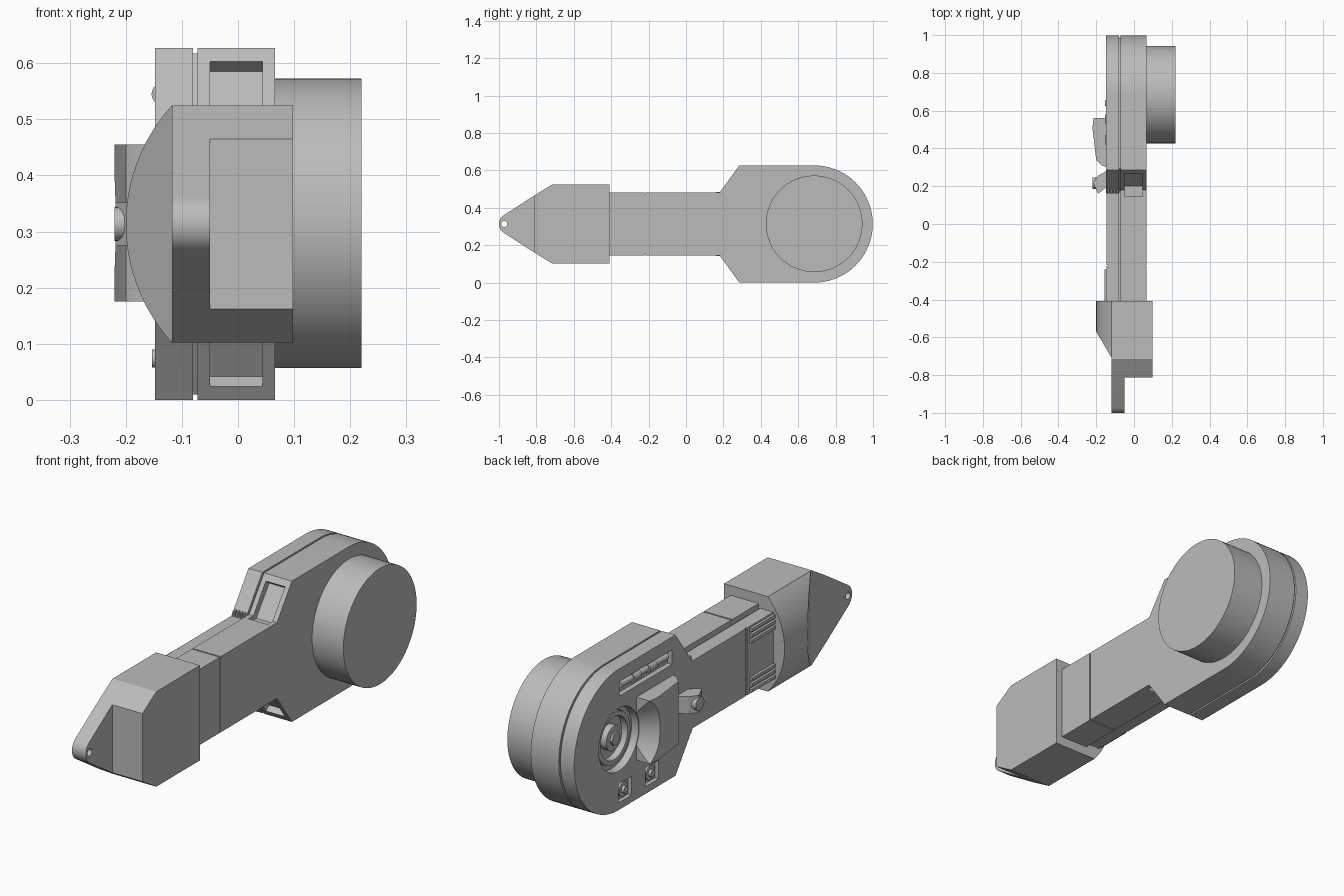
import bpy, bmesh
from math import cos, sin, radians, sqrt

if "Cube" in bpy.data.objects:
    bpy.data.objects.remove(bpy.data.objects["Cube"], do_unlink=True)

grey = bpy.data.materials.new("light_grey")
grey.use_nodes = True
COLOUR = (0.5, 0.5, 0.5, 1)
grey.diffuse_color = COLOUR
grey.node_tree.nodes["Principled BSDF"].inputs["Base Color"].default_value = COLOUR

MID = 0.3135      # centre height
HUB = 0.685       # centre of the round head along y


def loft(name, ring_a, ring_b, smooth=False):
    """Closed solid between two rings of equal length."""
    bm = bmesh.new()
    a = [bm.verts.new(p) for p in ring_a]
    b = [bm.verts.new(p) for p in ring_b]
    bm.faces.new(a)
    bm.faces.new(b[::-1])
    n = len(a)
    for i in range(n):
        j = (i + 1) % n
        bm.faces.new((a[j], a[i], b[i], b[j]))
    bmesh.ops.recalc_face_normals(bm, faces=bm.faces)
    mesh = bpy.data.meshes.new(name)
    bm.to_mesh(mesh)
    bm.free()
    mesh.materials.append(grey)
    ob = bpy.data.objects.new(name, mesh)
    bpy.context.collection.objects.link(ob)
    if smooth:
        soften(ob)
    return ob


def soften(ob):
    bpy.ops.object.select_all(action="DESELECT")
    ob.select_set(True)
    bpy.context.view_layer.objects.active = ob
    bpy.ops.object.shade_smooth_by_angle(angle=radians(30))


def slab(name, outline, x0, x1, smooth=False):
    """Side outline (y, z) given thickness along x."""
    return loft(name, [(x0, y, z) for y, z in outline], [(x1, y, z) for y, z in outline], smooth)


def circle(y, z, r, n=64, start=0, end=360):
    count = n if end - start == 360 else n + 1
    return [(y + r * cos(radians(start + (end - start) * i / n)),
             z + r * sin(radians(start + (end - start) * i / n))) for i in range(count)]


def disc(name, y, z, r, x0, x1, r1=None, n=64):
    a = [(x0, *p) for p in circle(y, z, r, n)]
    b = [(x1, *p) for p in circle(y, z, r1 or r, n)]
    return loft(name, a, b, n > 8)


def rect(y0, y1, z0, z1):
    return [(y0, z0), (y1, z0), (y1, z1), (y0, z1)]


def cut(ob, *cutters):
    for c in cutters:
        mod = ob.modifiers.new("cut", "BOOLEAN")
        mod.operation, mod.solver, mod.object = "DIFFERENCE", "EXACT", c
        c.hide_render = True
        bpy.context.view_layer.update()
        deps = bpy.context.evaluated_depsgraph_get()
        mesh = bpy.data.meshes.new_from_object(ob.evaluated_get(deps))
        ob.modifiers.clear()
        ob.data = mesh
        bpy.data.objects.remove(c, do_unlink=True)
    soften(ob)


def flip(outline):
    return [(y, 2 * MID - z) for y, z in outline]


def body_outline(grip, inset=0.0):
    """Narrow grip that flares to a round head; grip is half its height."""
    r = MID - inset
    top = [(0.285 + inset, MID + r), (0.18 + inset, MID + 0.1685 - inset),
           (0.165 + inset, MID + grip), (-0.42, MID + grip)]
    return circle(HUB, MID, r, 48, -90, 90) + top + flip(top)[::-1]


# Main housing with the sloped finger pockets and a seam around the grip
housing = slab("right_housing", body_outline(0.1685), -0.072, 0.066)
pocket = [(0.25, 0.62), (0.267, 0.603), (0.291, 0.585), (0.2, 0.463), (0.145, 0.463), (0.145, 0.62)]
cut(housing,
    slab("pocket_cutter", pocket, -0.05, 0.044),
    slab("pocket_cutter", flip(pocket), -0.05, 0.044),
    slab("seam_cutter", rect(-0.222, -0.216, 0.478, 0.5), -0.1, 0.1),
    slab("seam_cutter", rect(-0.222, -0.216, 0.1, 0.157), -0.1, 0.1),
    slab("seam_cutter", rect(-0.222, -0.216, 0.1, 0.5), 0.062, 0.1))
slab("seam_core", body_outline(0.135, 0.01), -0.081, -0.071, True)

# Side cover: hub well, level slot and two screw pockets
cover = slab("left_cover", body_outline(0.15), -0.148, -0.08)
cutters = [disc("hub_cutter", HUB, MID, 0.14, -0.16, -0.095),
           slab("slot_cutter", rect(0.31, 0.68, 0.505, 0.57), -0.16, -0.125),
           slab("grip_cutter", rect(-0.5, 0.165, 0, 0.7), -0.16, -0.145),
           slab("seam_cutter", rect(-0.222, -0.216, 0, 0.7), -0.16, -0.138)]
SCREWS = [(0.64, 0.074), (0.45, 0.074)]
for y, z in SCREWS:
    cutters.append(slab("screw_cutter", rect(y - 0.045, y + 0.045, z - 0.042, z + 0.042), -0.16, -0.13))
cut(cover, *cutters)
for y, z in SCREWS:
    disc("screw_washer", y, z, 0.032, -0.14, -0.125, n=24)
    disc("screw_head", y, z, 0.016, -0.153, -0.13, n=24)

# Stepped rings and hexagonal core in the hub well
for r, depth in ((0.137, -0.115), (0.115, -0.125)):
    ring = disc("hub_ring", HUB, MID, r, depth, -0.09)
    cut(ring, disc("ring_cutter", HUB, MID, r - 0.02, -0.2, 0))
disc("hub_core", HUB, MID, 0.055, -0.125, -0.09, n=32)
disc("hub_bolt", HUB, MID, 0.03, -0.135, -0.09, n=6)

# Rod lying in the level slot
for y0, y1, r in ((0.33, 0.66, 0.014), (0.42, 0.47, 0.02), (0.53, 0.58, 0.02)):
    ring = circle(-0.134, 0.545, r, 24)
    loft("level_rod", [(x, y0, z) for x, z in ring], [(x, y1, z) for x, z in ring], True)

# Round drum
disc("drum", HUB, 0.3145, 0.258, 0.06, 0.22, n=96)

# Thumb block hollowed around the hub
plan = [(-0.14, 0.56), (-0.214, 0.56), (-0.22, 0.51), (-0.2, 0.34), (-0.172, 0.31), (-0.14, 0.3)]
block = loft("thumb_block", [(x, y, 0.175) for x, y in plan], [(x, y, 0.455) for x, y in plan])
cut(block, disc("flare_cutter", HUB, MID, 0.132, -0.13, -0.23, 0.2))

# Tilted knob on the grip
knob = [(-0.14, 0.285), (-0.19, 0.255), (-0.218, 0.22), (-0.19, 0.16), (-0.14, 0.2)]
loft("knob", [(x, y, 0.275) for x, y in knob], [(x, y, 0.352) for x, y in knob])
disc("knob_button", 0.215, MID, 0.03, -0.22, -0.19, n=24)

# Teeth under the head slope and ribs along the grip
for i in range(4):
    x = -0.14 + i * 0.016
    for outline in [rect(0.16, 0.195, 0.46, 0.485)]:
        slab("tooth", outline, x, x + 0.008)
        slab("tooth", flip(outline), x, x + 0.008)
for dz in (0.085, 0.11, 0.135):
    outline = rect(-0.41, -0.24, MID + dz - 0.007, MID + dz + 0.007)
    slab("grip_rib", outline, -0.156, -0.14)
    slab("grip_rib", flip(outline), -0.156, -0.14)

# Nose cap: wedge body, thin lug with a hole, and rounded side bulge
edge = [(-0.408, 0.525), (-0.715, 0.525), (-0.813, 0.465)]
slab("nose_body", edge + flip(edge)[::-1], -0.06, 0.098)
tip = circle(-0.945, MID, 0.055, 16, 121, 239)
lug = slab("nose_lug", edge + tip + flip(edge)[::-1], -0.118, -0.05)
cut(lug, disc("hole_cutter", -0.972, MID, 0.016, -0.2, 0, n=24))
RADIUS, HALF = 0.3125, 0.211
arc = []
for i in range(33):
    dz = HALF * (i / 16 - 1)
    arc.append((0.1125 - sqrt(RADIUS ** 2 - dz ** 2), MID + dz))
loft("nose_bulge", [(x, -0.408, z) for x, z in arc],
     [(x, -0.57 - (x + 0.2) * 1.7, z) for x, z in arc], True)
